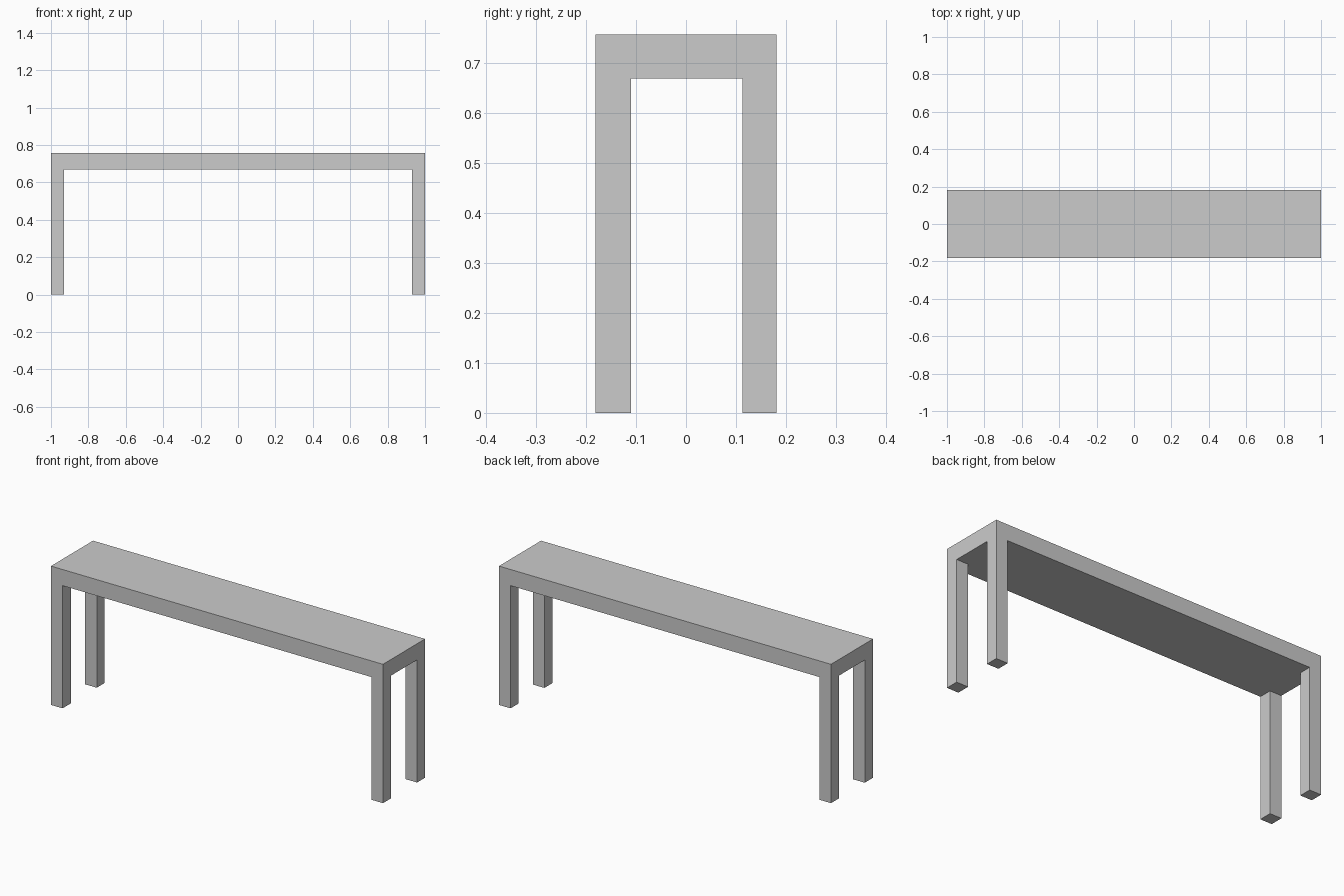
import bpy
import bmesh

if "Cube" in bpy.data.objects:
    bpy.data.objects.remove(bpy.data.objects["Cube"])

UNDERSIDE, TOP = 0.668, 0.756
XS = [-1.0, -0.93, 0.93, 1.0]
YS = [-0.181, -0.11, 0.113, 0.181]

bm = bmesh.new()

# Underside of the seat, divided so each corner cell is a leg footprint
grid = [[bm.verts.new((x, y, UNDERSIDE)) for y in YS] for x in XS]
cells = {}
for i in range(3):
    for j in range(3):
        cells[i, j] = bm.faces.new((grid[i][j], grid[i][j + 1],
                                    grid[i + 1][j + 1], grid[i + 1][j]))

# Seat slab: raise a copy of the underside
slab = bmesh.ops.extrude_face_region(bm, geom=list(cells.values()), use_keep_orig=True)
for v in slab["geom"]:
    if isinstance(v, bmesh.types.BMVert):
        v.co.z = TOP

# Legs: pull the four corner cells down to the floor
corners = [cells[i, j] for i in (0, 2) for j in (0, 2)]
legs = bmesh.ops.extrude_discrete_faces(bm, faces=corners)
for f in legs["faces"]:
    for v in f.verts:
        v.co.z = 0.0

bmesh.ops.recalc_face_normals(bm, faces=bm.faces[:])

# Merge the flat panels into clean faces
bmesh.ops.dissolve_limit(bm, angle_limit=0.01, verts=bm.verts[:], edges=bm.edges[:])

mesh = bpy.data.meshes.new("bench")
bm.to_mesh(mesh)
bm.free()
bench = bpy.data.objects.new("bench", mesh)
bpy.context.collection.objects.link(bench)
